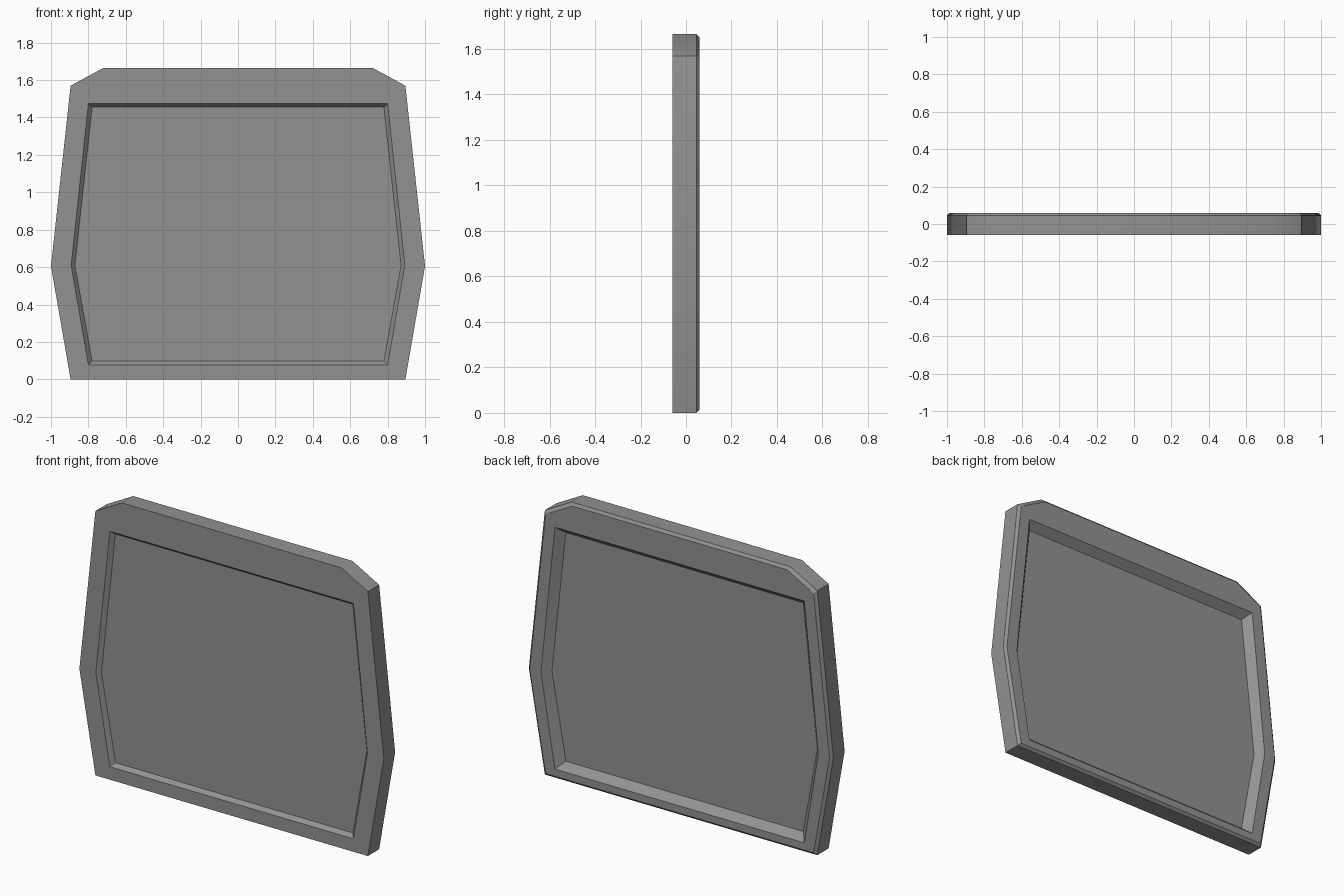
import bpy
import bmesh
from math import radians

cube = bpy.data.objects.get("Cube")
if cube:
    bpy.data.objects.remove(cube, do_unlink=True)

grey = bpy.data.materials.new("neutral_grey")
grey.use_nodes = True
grey.diffuse_color = (0.29, 0.29, 0.29, 1)
bsdf = next(n for n in grey.node_tree.nodes if n.type == 'BSDF_PRINCIPLED')
bsdf.inputs["Base Color"].default_value = grey.diffuse_color

# Right-hand half outlines (x, z), bottom to top
OUTER = [(0.895, 0.0), (1.0, 0.605), (0.895, 1.57), (0.72, 1.665)]
OPENING = [(0.78, 0.097), (0.872, 0.61), (0.78, 1.455), (0.66, 1.455)]


def ring(half, y, grow=0.0):
    """Mirror a half outline into a closed ring, widened by grow on every side."""
    middle = 0.8
    pts = [(x + grow, y, z + (grow if z > middle else -grow if z < 0.3 else 0))
           for x, z in half]
    return pts + [(-x, yy, z) for x, yy, z in reversed(pts)]


def loft(name, rings, closed):
    """Skin consecutive rings; join the ends as a loop or cap them."""
    bm = bmesh.new()
    loops = [[bm.verts.new(p) for p in r] for r in rings]
    pairs = list(zip(loops, loops[1:]))
    if closed:
        pairs.append((loops[-1], loops[0]))
    else:
        bm.faces.new(loops[0])
        bm.faces.new(loops[-1])
    for a, b in pairs:
        for i in range(len(a)):
            j = (i + 1) % len(a)
            bm.faces.new((a[i], a[j], b[j], b[i]))
    bmesh.ops.recalc_face_normals(bm, faces=bm.faces)
    mesh = bpy.data.meshes.new(name)
    bm.to_mesh(mesh)
    bm.free()
    mesh.materials.append(grey)
    obj = bpy.data.objects.new(name, mesh)
    bpy.context.collection.objects.link(obj)
    bpy.ops.object.select_all(action='DESELECT')
    obj.select_set(True)
    bpy.context.view_layer.objects.active = obj
    bpy.ops.object.shade_smooth_by_angle(angle=radians(30))
    return obj


FRONT, BACK = -0.06, 0.06
PANEL_FRONT, PANEL_BACK = -0.036, 0.013

# Frame with sloped opening walls and a chamfered rear rim
loft("frame", [
    ring(OPENING, PANEL_FRONT),
    ring(OPENING, FRONT, 0.02),
    ring(OUTER, FRONT),
    ring(OUTER, 0.046),
    ring(OUTER, BACK, -0.015),
    ring(OPENING, BACK, 0.039),
    ring(OPENING, PANEL_BACK),
], closed=True)

# Flat panel filling the opening
loft("panel", [ring(OPENING, PANEL_FRONT), ring(OPENING, PANEL_BACK)], closed=False)
